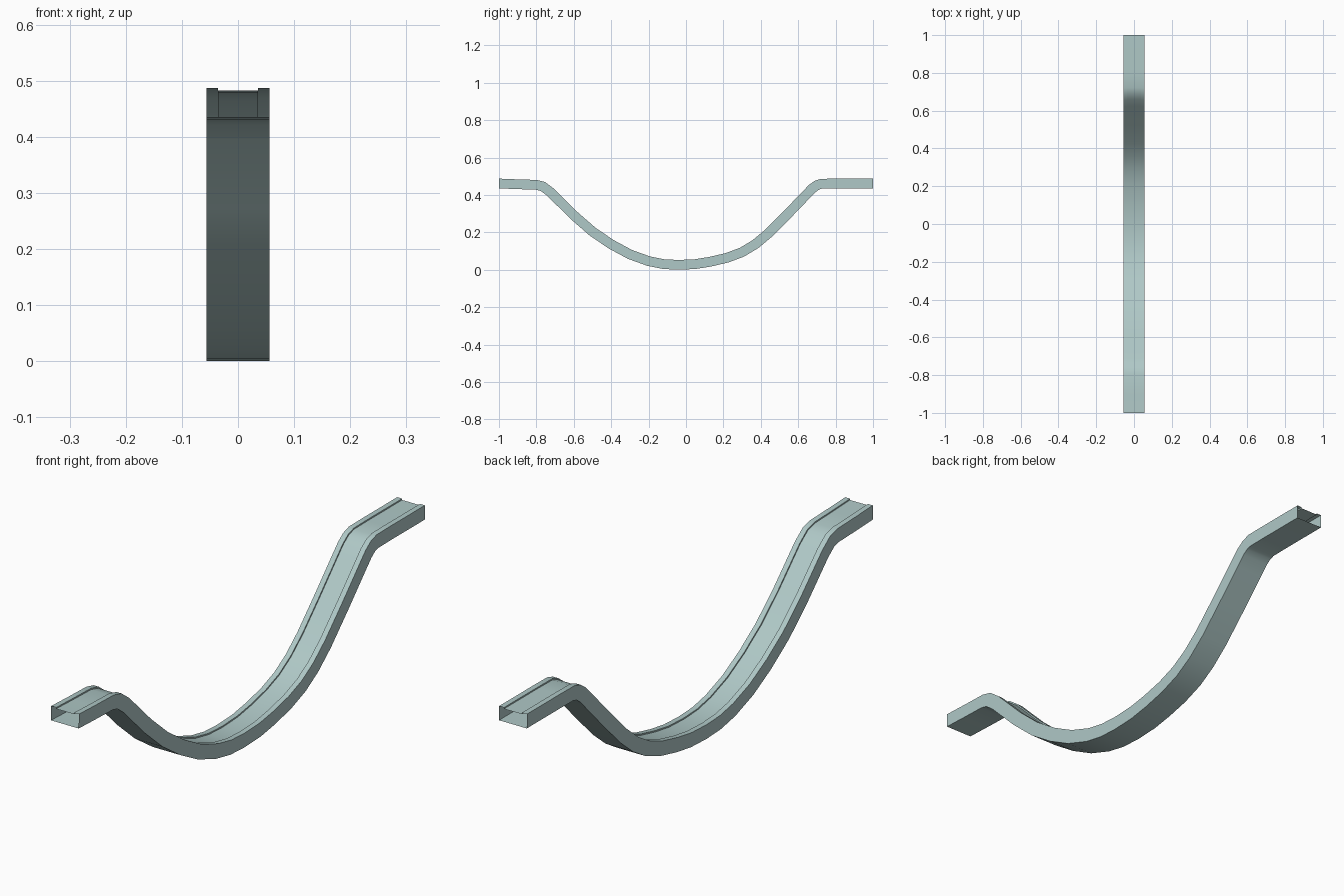
import bpy, bmesh, math
from mathutils import Vector

if "Cube" in bpy.data.objects:
    bpy.data.objects.remove(bpy.data.objects["Cube"])

# Track centre line in the y-z plane
PATH = [(-1, .464), (-.90, .460), (-.80, .457), (-.765, .448), (-.725, .418), (-.60, .294),
        (-.50, .207), (-.40, .139), (-.30, .085), (-.20, .049), (-.12, .033), (-.04, .029),
        (.05, .033), (.13, .046), (.22, .067), (.30, .097), (.37, .139), (.44, .197),
        (.54, .297), (.64, .401), (.675, .437), (.70, .455), (.725, .463), (.80, .464), (1, .464)]

# Hollow cross-section: box with a shallow running groove on top (x, height)
W, G, H, D = .056, .036, .026, .005
SECTION = [(-W, -H), (W, -H), (W, H), (G, H), (G, H - D), (-G, H - D), (-G, H), (-W, H)]

mat = bpy.data.materials.new("pale teal")
mat.diffuse_color = (.43, .58, .57, 1)
mat.use_nodes = True
mat.node_tree.nodes["Principled BSDF"].inputs["Base Color"].default_value = mat.diffuse_color

bm = bmesh.new()
pts = [Vector(p) for p in PATH]
rings = []
for i, p in enumerate(pts):
    # mitred normal at each station
    a = (p - pts[i - 1]).normalized() if i else Vector((1, 0))
    b = (pts[i + 1] - p).normalized() if i < len(pts) - 1 else Vector((1, 0))
    t = (a + b).normalized()
    n = Vector((-t.y, t.x)) / max(t.dot(b), .5)
    rings.append([bm.verts.new((x, p.x + n.x * h, p.y + n.y * h)) for x, h in SECTION])

# Skin the open-ended tube
k = len(SECTION)
for r, s in zip(rings, rings[1:]):
    for j in range(k):
        bm.faces.new((r[j], r[(j + 1) % k], s[(j + 1) % k], s[j]))
bmesh.ops.recalc_face_normals(bm, faces=bm.faces[:])
low = min(v.co.z for v in bm.verts)
for v in bm.verts:
    v.co.z -= low

mesh = bpy.data.meshes.new("slope_track")
bm.to_mesh(mesh)
bm.free()
mesh.materials.append(mat)
track = bpy.data.objects.new("slope_track", mesh)
bpy.context.collection.objects.link(track)
bpy.context.view_layer.objects.active = track
track.select_set(True)
bpy.ops.object.shade_smooth_by_angle(angle=math.radians(35))
